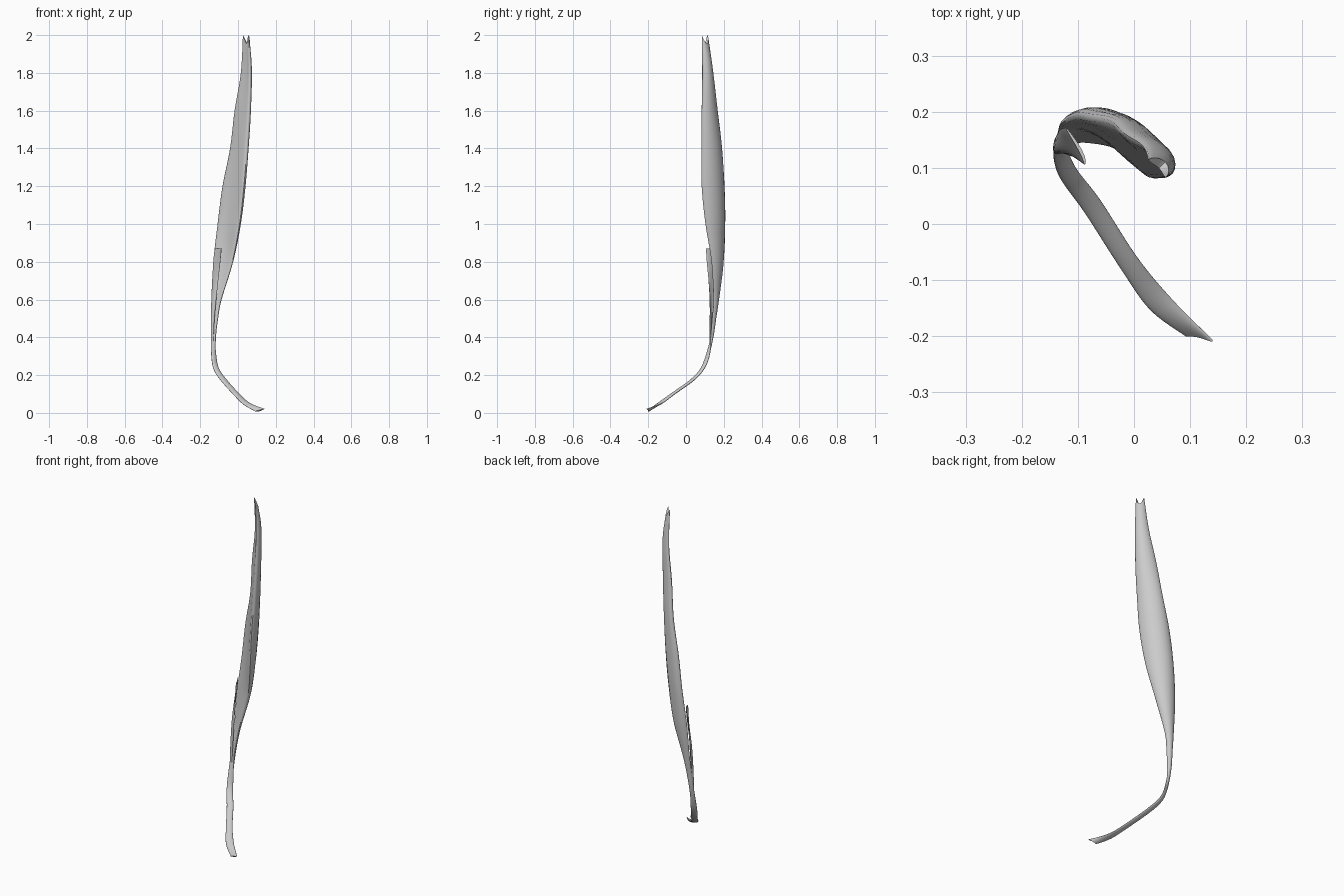
import bpy, bmesh, math
from mathutils import Vector

if "Cube" in bpy.data.objects:
    bpy.data.objects.remove(bpy.data.objects["Cube"])


def catmull(p0, p1, p2, p3, t):
    return [0.5 * (2*b + (c-a)*t + (2*a-5*b+4*c-d)*t*t + (3*b-a-3*c+d)*t**3)
            for a, b, c, d in zip(p0, p1, p2, p3)]


def refine(rows, steps):
    out = []
    for i in range(len(rows) - 1):
        q = [rows[max(0, min(len(rows) - 1, i + k))] for k in (-1, 0, 1, 2)]
        out += [catmull(*q, s / steps) for s in range(steps)]
    return out + [list(rows[-1])]


def loft(name, rows, steps=6, half=12, notch=0.0):
    """Skin bent lens sections; each row holds edge A, middle M, edge B and half thickness."""
    rows = refine(rows, steps)
    pts = [(Vector(r[0:3]), Vector(r[3:6]), Vector(r[6:9]), max(r[9], 0.001)) for r in rows]
    bm = bmesh.new()
    rings = []
    for i, (a, m, b, h) in enumerate(pts):
        along = pts[min(i + 1, len(pts) - 1)][1] - pts[max(i - 1, 0)][1]
        c = 2 * m - (a + b) / 2
        ring = []
        for k in range(2 * half):
            ang = math.pi * k / half
            u = (1 - math.cos(ang)) / 2
            p = a*(1-u)**2 + c*2*u*(1-u) + b*u*u
            tan = (c - a) * (1 - u) + (b - c) * u
            p += along.cross(tan).normalized() * h * math.sin(ang)
            # frayed notch in the upper end
            p.z -= notch * math.sin(math.pi * u) * max(0, 1 - (2 - p.z) / 0.13)
            ring.append(bm.verts.new(p))
        rings.append(ring)
    n = 2 * half
    for r, s in zip(rings, rings[1:]):
        for k in range(n):
            bm.faces.new((r[k], r[(k+1) % n], s[(k+1) % n], s[k]))
    # end caps, as strips across the lens
    for r in (rings[0], rings[-1]):
        for k in range(half):
            quad = [r[k], r[k+1], r[(n-k-1) % n], r[(n-k) % n]]
            bm.faces.new(list(dict.fromkeys(quad)))
    bmesh.ops.recalc_face_normals(bm, faces=bm.faces)
    me = bpy.data.meshes.new(name)
    bm.to_mesh(me)
    bm.free()
    ob = bpy.data.objects.new(name, me)
    bpy.context.collection.objects.link(ob)
    bpy.context.view_layer.objects.active = ob
    ob.select_set(True)
    bpy.ops.object.shade_smooth_by_angle(angle=math.radians(50))
    ob.select_set(False)


def level(z, ax, ay, mx, my, bx, by, h):
    return [ax, ay, z, mx, my, z, bx, by, z, h]


# muscle belly: horizontal crescent sections, top to bottom
belly = [level(*r) for r in (
    (2.00, .056, .084, .050, .105, .026, .114, .008),
    (1.80, .060, .086, .054, .118, .015, .140, .015),
    (1.60, .058, .083, .036, .130, -.018, .162, .020),
    (1.40, .047, .082, .015, .145, -.042, .184, .024),
    (1.20, .031, .083, -.010, .160, -.082, .190, .026),
    (1.00, .008, .103, -.037, .170, -.108, .192, .025),
    (0.80, -.030, .135, -.070, .177, -.130, .178, .019),
    (0.60, -.090, .145, -.107, .164, -.136, .160, .010),
    (0.50, -.107, .138, -.121, .152, -.139, .144, .008),
    (0.40, -.119, .130, -.128, .138, -.143, .131, .007))]

# tendon: flat strap curving forward, centre and half width
tendon = []
for x, y, z, w in ((-.128, .114, .30, .016), (-.114, .085, .23, .017),
                   (-.073, .030, .17, .018), (-.010, -.068, .10, .018),
                   (.045, -.140, .048, .021)):
    dx, dy = .79 * w, .61 * w
    tendon.append([x+dx, y+dy, z+.003, x, y, z+.002, x-dx, y-dy, z-.003, .007])
tendon.append([.140, -.209, .022, .118, -.199, .013, .092, -.200, .008, .005])
loft("muscle_and_tendon", belly + tendon, notch=0.045)

# thin fold along the lower front edge of the belly
fold = [level(*r) for r in (
    (0.87, -.088, .106, -.095, .130, -.122, .172, .003),
    (0.80, -.094, .110, -.108, .138, -.131, .168, .004),
    (0.65, -.110, .124, -.127, .135, -.138, .158, .005),
    (0.50, -.124, .132, -.136, .132, -.141, .147, .005),
    (0.38, -.130, .128, -.138, .128, -.142, .131, .004))]
loft("front_fold", fold, half=8)
